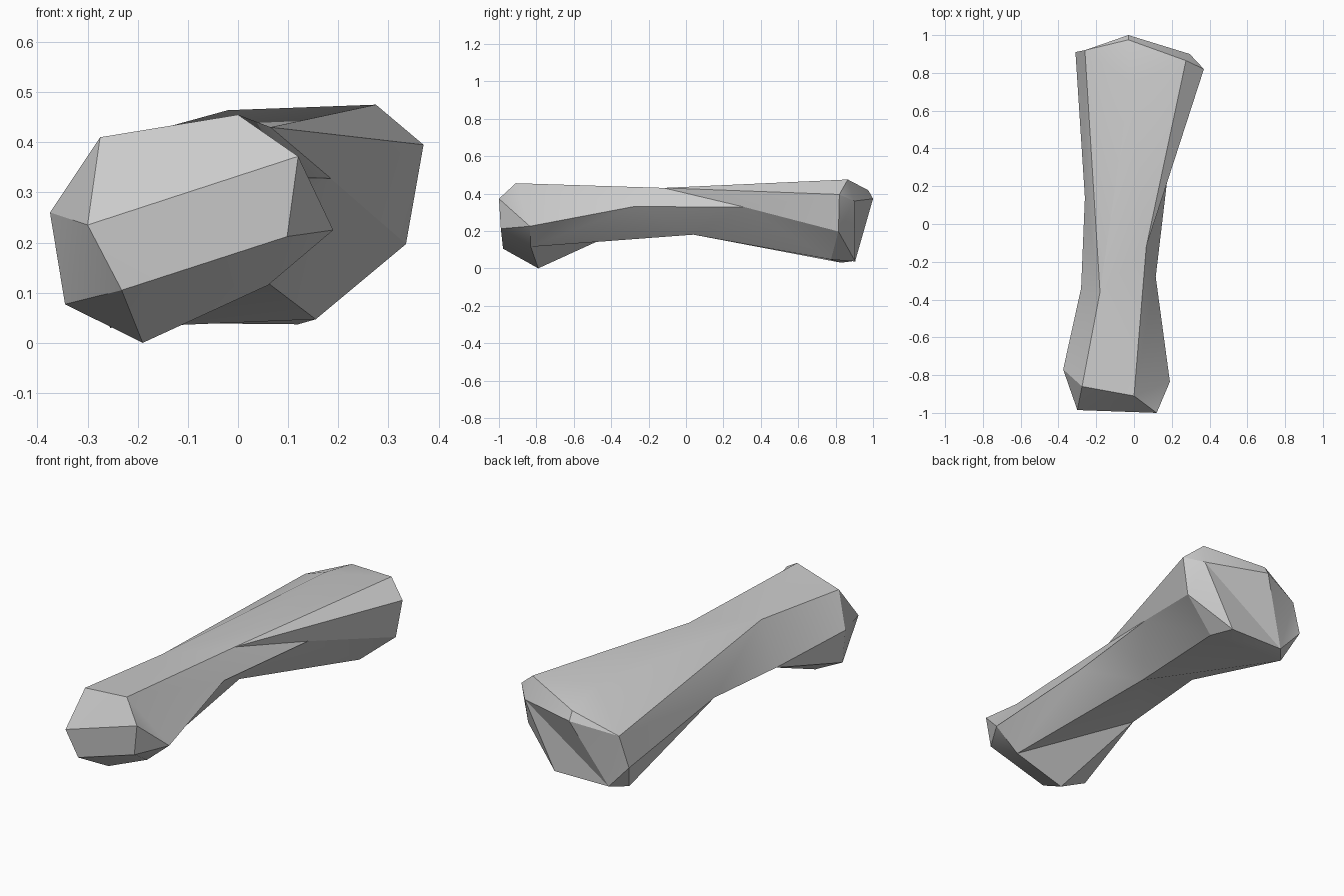
import bpy
import bmesh
import math

cube = bpy.data.objects.get("Cube")
if cube:
    bpy.data.objects.remove(cube, do_unlink=True)

bone_grey = bpy.data.materials.new("bone_grey")
bone_grey.use_nodes = True
colour = (0.6, 0.6, 0.6, 1)
bone_grey.diffuse_color = colour
bone_grey.node_tree.nodes["Principled BSDF"].inputs["Base Color"].default_value = colour

bm = bmesh.new()


def vert(x, y, z):
    return bm.verts.new((x, y, z))


def face(*corners):
    """Add a face, dropping repeated corners."""
    unique = list(dict.fromkeys(corners))
    if len(unique) > 2:
        bm.faces.new(unique)


def bridge(ring_a, ring_b):
    """Join two closed rings; repeated points collapse quads to triangles."""
    count = len(ring_a)
    for i in range(count):
        j = (i + 1) % count
        face(ring_a[i], ring_a[j], ring_b[j], ring_b[i])


# Front knuckle: rim, starting top right and going over the top
rim_top = vert(0.0, -0.91, 0.455)
front_rim = [rim_top, rim_top,
             vert(-0.275, -0.86, 0.41), vert(-0.375, -0.77, 0.26),
             vert(-0.345, -0.79, 0.077), vert(-0.19, -0.79, 0),
             vert(0.06, -0.83, 0.115), vert(0.19, -0.835, 0.225)]

# Front knuckle: small flat end
end_tr = vert(0.12, -1.0, 0.372)
end_tl = vert(-0.3, -0.985, 0.235)
end_bl = vert(-0.232, -0.978, 0.105)
end_br = vert(0.098, -0.99, 0.212)
front_end = [end_tr, end_tr, end_tl, end_tl, end_bl, end_bl, end_br, end_tr]

# Waist of the shaft
ridge_right = vert(0.065, -0.12, 0.43)
ridge_left = vert(-0.18, -0.36, 0.42)
crown = vert(-0.02, 0.75, 0.464)
side_left = vert(-0.28, -0.34, 0.205)
side_left_back = vert(-0.26, 0.14, 0.227)
keel = vert(-0.02, 0.04, 0.18)
side_right = vert(0.115, -0.28, 0.33)
side_right_back = vert(0.185, 0.31, 0.328)
waist_front = [ridge_right, ridge_right, ridge_left, side_left,
               side_left, side_left, keel, side_right]
waist_back = [ridge_right, crown, ridge_left, side_left_back,
              keel, keel, side_right_back, ridge_right]

# Back knuckle: rim
back_rim = [vert(0.275, 0.865, 0.475), vert(-0.03, 0.975, 0.417),
            vert(-0.26, 0.92, 0.325), vert(-0.31, 0.91, 0.17),
            vert(-0.255, 0.83, 0.03), vert(0.155, 0.775, 0.047),
            vert(0.335, 0.815, 0.197), vert(0.37, 0.82, 0.395)]

# Back knuckle: folded end
peak = vert(-0.03, 1.0, 0.372)
low_right = vert(-0.19, 0.905, 0.04)
low_left = vert(0.12, 0.905, 0.037)
high_left = vert(0.295, 0.9, 0.36)
back_end = [high_left, peak, peak, low_right,
            low_right, low_left, high_left, high_left]

# Skin
bridge(front_end, front_rim)
bridge(front_rim, waist_front)
bridge(waist_back, back_rim)
bridge(back_rim, back_end)
face(end_tr, end_tl, end_bl, end_br)
face(high_left, peak, low_right)
face(high_left, low_right, low_left)

# Facets between the two waist rings
face(ridge_right, ridge_left, crown)
face(ridge_left, side_left, side_left_back)
face(side_left, keel, side_left_back)
face(side_right, ridge_right, side_right_back)
face(side_right, side_right_back, keel)

bmesh.ops.triangulate(bm, faces=bm.faces[:], quad_method='SHORT_EDGE')
bmesh.ops.recalc_face_normals(bm, faces=bm.faces[:])

mesh = bpy.data.meshes.new("bone")
bm.to_mesh(mesh)
bm.free()
mesh.materials.append(bone_grey)
bone = bpy.data.objects.new("bone", mesh)
bpy.context.collection.objects.link(bone)

# Soft shading across shallow folds, crisp knuckle edges
bpy.ops.object.select_all(action='DESELECT')
bone.select_set(True)
bpy.context.view_layer.objects.active = bone
bpy.ops.object.shade_smooth_by_angle(angle=math.radians(25))
